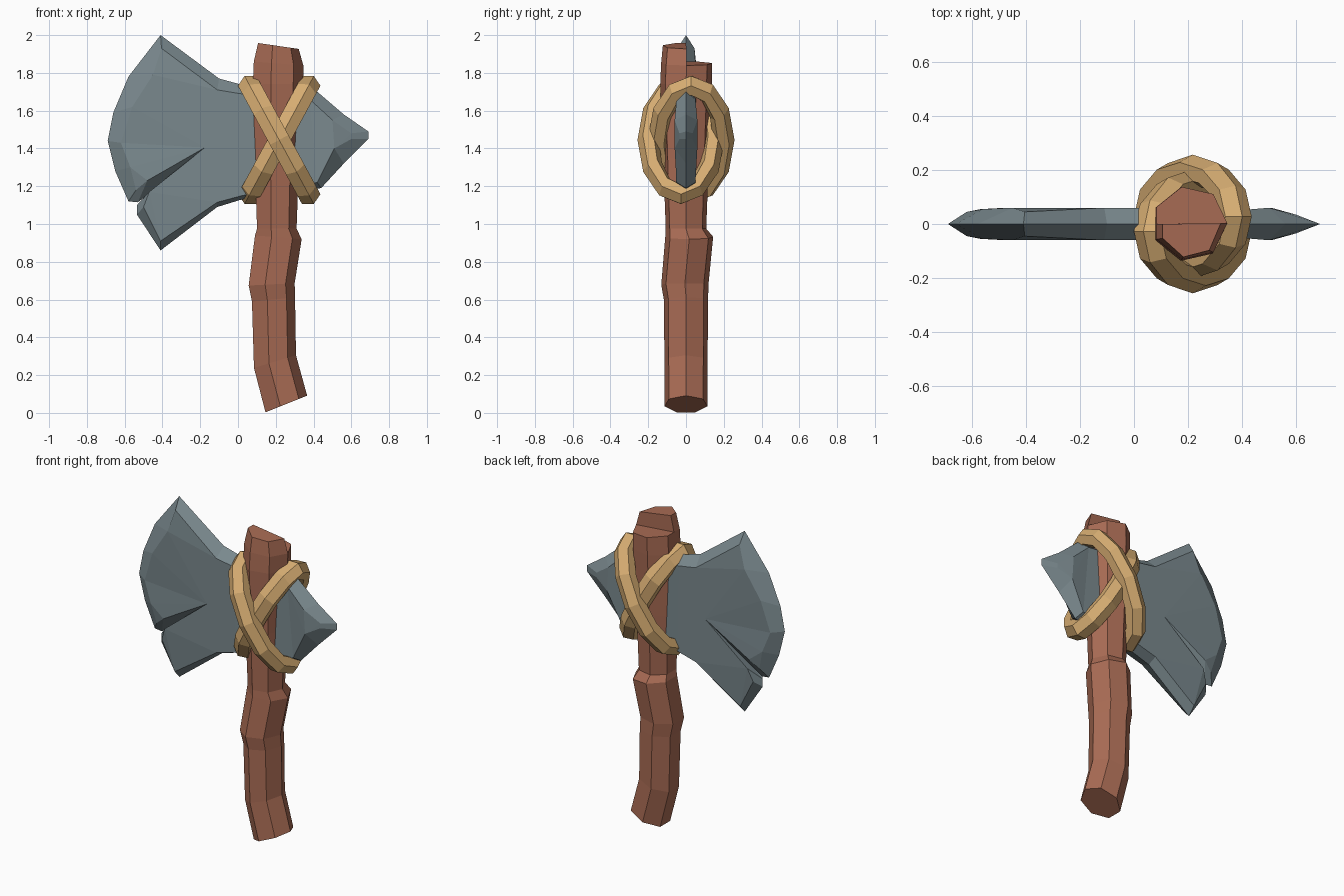
import bpy, bmesh, math
from mathutils import Vector

if "Cube" in bpy.data.objects:
    bpy.data.objects.remove(bpy.data.objects["Cube"])


def material(name, rgb):
    m = bpy.data.materials.new(name)
    m.diffuse_color = (*rgb, 1)
    m.use_nodes = True
    m.node_tree.nodes["Principled BSDF"].inputs["Base Color"].default_value = m.diffuse_color
    return m


stone = material("grey stone", (0.195, 0.25, 0.27))
wood = material("red brown wood", (0.40, 0.15, 0.09))
rope = material("tan rope", (0.68, 0.42, 0.17))


def finish(bm, name, mat):
    bmesh.ops.recalc_face_normals(bm, faces=bm.faces)
    me = bpy.data.meshes.new(name)
    bm.to_mesh(me)
    bm.free()
    me.materials.append(mat)
    ob = bpy.data.objects.new(name, me)
    bpy.context.collection.objects.link(ob)
    return ob


def bridge(bm, a, b):
    n = len(a)
    for i in range(n):
        j = (i + 1) % n
        bm.faces.new((a[i], a[j], b[j], b[i]))


# Axe head: rim x, z on the middle plane, then x, z, half depth of the flat side
HEAD = [
    (-.41, 2.00, -.405, 1.93, .045), (-.58, 1.78, -.45, 1.79, .06),
    (-.66, 1.59, -.56, 1.62, .055), (-.69, 1.44, -.62, 1.43, .045),
    (-.65, 1.28, -.57, 1.30, .055), (-.58, 1.12, -.54, 1.18, .04),
    (-.53, 1.115, -.48, 1.23, .06),                     # crack
    (-.32, 1.27, -.175, 1.405, .06),
    (-.535, 1.10, -.47, 1.17, .06),
    (-.535, 1.05, -.50, 1.09, .045), (-.41, .86, -.41, .91, .045),
    (-.11, 1.09, -.11, 1.115, .06), (.02, 1.13, .02, 1.15, .06),
    (.44, 1.19, .42, 1.22, .05), (.56, 1.32, .51, 1.40, .06),
    (.69, 1.45, .60, 1.45, .035), (.69, 1.49, .60, 1.48, .035),
    (.56, 1.58, .50, 1.55, .06), (.42, 1.70, .38, 1.66, .05),
    (.01, 1.74, .01, 1.69, .06), (-.10, 1.77, -.11, 1.71, .06),
]
bm = bmesh.new()
rim = [bm.verts.new((p[0], 0, p[1])) for p in HEAD]
for side in (-1, 1):
    # triangulate while flat, then give each point its depth
    flat = [bm.verts.new((p[2], side * .06, p[3])) for p in HEAD]
    face = bm.faces.new(flat)
    face.normal_update()
    bmesh.ops.triangulate(bm, faces=[face])
    for v, p in zip(flat, HEAD):
        v.co.y = side * p[4]
    bridge(bm, rim, flat)
finish(bm, "axe_head", stone)

# Handle: seven-sided rings of centre x, centre y, z, radius, slope along x
RINGS = [
    (.25, 0, .045, .116, .40), (.19, 0, .27, .117, .30),
    (.182, 0, .60, .120, .10), (.172, -.006, .68, .128, .05),
    (.207, .017, .93, .130, -.08), (.20, 0, .975, .110, 0),
    (.20, 0, 1.35, .124, 0), (.205, 0, 1.74, .140, 0),
    (.208, .003, 1.85, .138, -.08),
]
bm = bmesh.new()
rings = []
for cx, cy, z, r, slope in RINGS:
    ring = []
    for i in range(7):
        a = math.tau * i / 7
        dx = r * math.cos(a)
        ring.append(bm.verts.new((cx + dx, cy + r * math.sin(a), z + slope * dx)))
    rings.append(ring)
for a, b in zip(rings, rings[1:]):
    bridge(bm, a, b)
bm.faces.new(rings[0])
bm.faces.new(rings[-1])
# Broken top: the front half stands higher than the back half
half = [rings[-1][i].co.copy() for i in (4, 5, 6, 0)]
half.append(Vector((half[0].x, 0, half[0].z)))
low = [bm.verts.new(c) for c in half]
high = [bm.verts.new((.21 + (c.x - .21) * .82, c.y * .93, 1.955 - .12 * (c.x - .11)))
        for c in half]
bridge(bm, low, high)
bm.faces.new(low)
bm.faces.new(high)
finish(bm, "handle", wood)


# Rope loops: tilted ovals, twelve segments, six-sided cord with the ridge outward
def rope_loop(name, side):
    bm = bmesh.new()
    long_axis = Vector((-.476 * side, 0, .879))
    normal = Vector((.879 * side, 0, .476))
    centre = Vector((.218, -.027 * side, 1.445))
    sections = []
    for i in range(12):
        a = math.tau * i / 12
        sec = []
        for k in range(6):
            b = math.tau * k / 6
            d = .057 * math.cos(b)
            p = (centre + long_axis * ((.328 + d) * math.cos(a))
                 + Vector((0, (.173 + d) * math.sin(a), 0))
                 + normal * (.064 * math.sin(b)))
            sec.append(bm.verts.new(p))
        sections.append(sec)
    for i in range(12):
        bridge(bm, sections[i], sections[(i + 1) % 12])
    finish(bm, name, rope)


rope_loop("rope_loop_front", 1)
rope_loop("rope_loop_back", -1)
